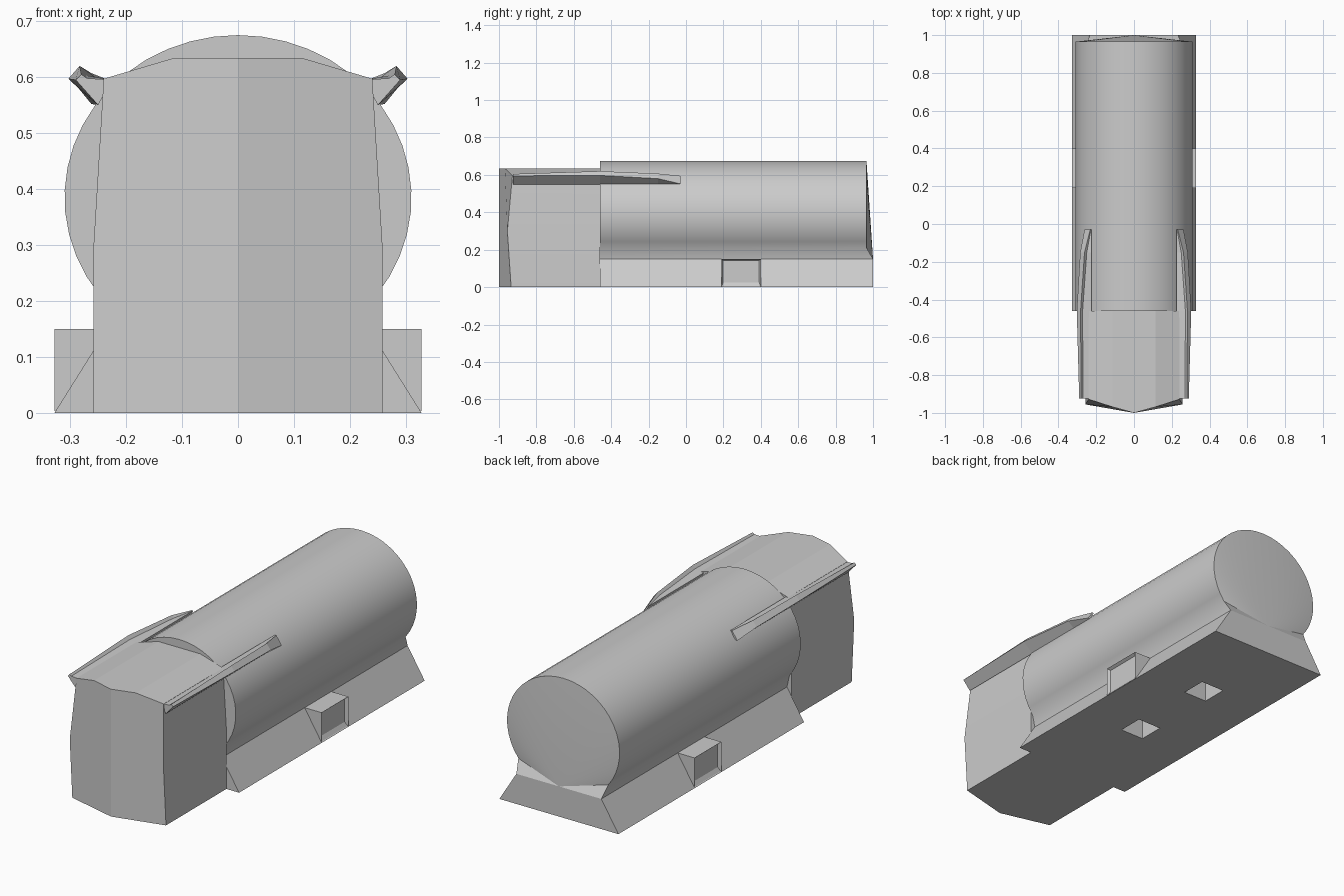
import bpy, bmesh
from math import cos, sin, radians

cube = bpy.data.objects.get("Cube")
if cube:
    bpy.data.objects.remove(cube, do_unlink=True)

grey = bpy.data.materials.new("plain_grey")
grey.use_nodes = True
colour = (0.6, 0.6, 0.6, 1)
grey.diffuse_color = colour
grey.node_tree.nodes["Principled BSDF"].inputs["Base Color"].default_value = colour


def finish(name, bm, mirror=False):
    bmesh.ops.recalc_face_normals(bm, faces=bm.faces)
    mesh = bpy.data.meshes.new(name)
    bm.to_mesh(mesh)
    bm.free()
    mesh.materials.append(grey)
    ob = bpy.data.objects.new(name, mesh)
    bpy.context.collection.objects.link(ob)
    if mirror:
        mod = ob.modifiers.new("mirror", 'MIRROR')
        mod.use_mirror_merge = False
    return ob


def smooth(ob, angle):
    bpy.ops.object.select_all(action='DESELECT')
    ob.select_set(True)
    bpy.context.view_layer.objects.active = ob
    bpy.ops.object.shade_smooth_by_angle(angle=radians(angle))


def loft(bm, rings):
    """Join closed rings of points with quads; return the vertex rings."""
    rows = [[bm.verts.new(p) for p in ring] for ring in rings]
    for a, b in zip(rows, rows[1:]):
        for i in range(len(a)):
            j = (i + 1) % len(a)
            bm.faces.new((a[i], a[j], b[j], b[i]))
    return rows


def box(bm, lo, hi):
    corners = [[(x, y, z) for x, z in ((lo[0], lo[2]), (hi[0], lo[2]),
                                       (hi[0], hi[2]), (lo[0], hi[2]))]
               for y in (lo[1], hi[1])]
    rows = loft(bm, corners)
    for row in rows:
        bm.faces.new(row)


# Tank and flared skirt in one section
steps = 32
arc = []
for i in range(steps + 1):
    a = radians(-37 + 254 * i / steps)
    arc.append((0.31 * cos(a), 0.385 + 0.29 * sin(a)))
section = [(0.328, 0), (0.234, 0.15)] + arc + [(-0.234, 0.15), (-0.328, 0)]
bm = bmesh.new()
front, back = loft(bm, [
    [(x, -0.46, z) for x, z in section],
    [(x, 0.965 if z > 0.16 else 1, z) for x, z in section]])
bm.faces.new(front)
hub = bm.verts.new((0, 1, 0.15))
for a, b in zip(back[1:-1], back[2:-1]):
    bm.faces.new((a, b, hub))
bm.faces.new((back[0], back[1], hub, back[-2], back[-1]))
tank = finish("tank_body", bm)

# Square pockets in the floor
bm = bmesh.new()
for y in (0.05, 0.52):
    box(bm, (-0.065, y - 0.065, -0.05), (0.065, y + 0.065, 0.12))
cutter = finish("pocket_cutter", bm)
cutter.hide_render = True
mod = tank.modifiers.new("pockets", 'BOOLEAN')
mod.operation = 'DIFFERENCE'
mod.solver = 'EXACT'
mod.object = cutter
bpy.ops.object.select_all(action='DESELECT')
tank.select_set(True)
bpy.context.view_layer.objects.active = tank
bpy.ops.object.modifier_apply(modifier=mod.name)
bpy.data.objects.remove(cutter, do_unlink=True)
smooth(tank, 25)

# Cab with a pointed nose
half = [(0.258, -0.935, 0), (0.258, -0.955, 0.3),
        (0.24, -0.928, 0.597), (0.115, -0.968, 0.634)]
outline = half + [(0, -1, 0.634)] + [(-x, y, z) for x, y, z in reversed(half)] + [(0, -1, 0)]
bm = bmesh.new()
nose, rear = loft(bm, [outline, [(x, -0.46, z) for x, y, z in outline]])
bm.faces.new(nose[:5] + nose[9:])
bm.faces.new(nose[4:])
bm.faces.new(rear)
cab = finish("cab", bm)
smooth(cab, 10)

# Gutter rails: y, outer edge, raised lip, groove
bm = bmesh.new()
stations = [
    (-0.925, (0.29, 0.595), (0.28, 0.605), (0.27, 0.598)),
    (-0.46, (0.303, 0.597), (0.283, 0.62), (0.272, 0.603)),
    (-0.15, (0.285, 0.58), (0.262, 0.607), (0.25, 0.596)),
    (-0.03, (0.262, 0.552), (0.232, 0.595), (0.228, 0.59))]
rows = loft(bm, [[(x, y, z) for x, z in ((0.225, 0.595), (0.25, 0.55), *pts)]
                 for y, *pts in stations])
bm.faces.new(rows[0])
bm.faces.new(rows[-1])
finish("gutter_rails", bm, mirror=True)

# Side lockers with a recessed panel
bm = bmesh.new()
box(bm, (0.2, 0.19, 0.003), (0.328, 0.4, 0.15))
outer = [f for f in bm.faces if f.calc_center_median().x > 0.32]
bmesh.ops.recalc_face_normals(bm, faces=bm.faces)
bmesh.ops.inset_region(bm, faces=outer, thickness=0.012, depth=0)
bmesh.ops.translate(bm, verts=outer[0].verts, vec=(-0.015, 0, 0))
finish("side_lockers", bm, mirror=True)
